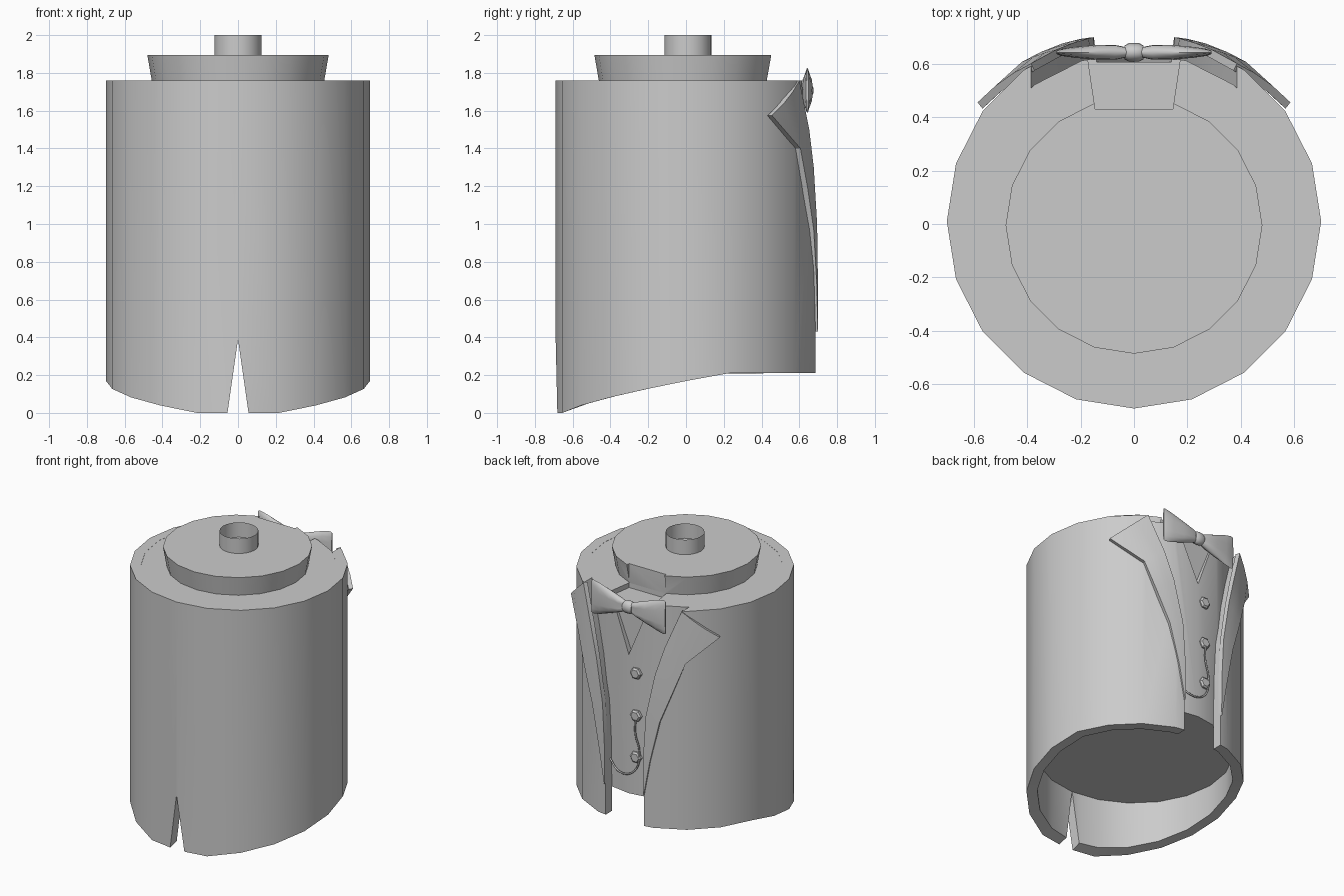
import bpy, bmesh
from math import sin, cos, pi, sqrt, radians

if "Cube" in bpy.data.objects:
    bpy.data.objects.remove(bpy.data.objects["Cube"])

CY = 0.01      # depth of the main axis
TOP = 1.76     # shoulder height
SIDES = 20

grey = bpy.data.materials.new("plain_grey")
grey.use_nodes = True
grey.diffuse_color = (0.6, 0.6, 0.6, 1)
grey.node_tree.nodes["Principled BSDF"].inputs["Base Color"].default_value = (0.6, 0.6, 0.6, 1)


def make(name, verts, faces):
    mesh = bpy.data.meshes.new(name)
    mesh.from_pydata(verts, [], faces)
    bm = bmesh.new()
    bm.from_mesh(mesh)
    bmesh.ops.recalc_face_normals(bm, faces=bm.faces)
    bm.to_mesh(mesh)
    bm.free()
    mesh.materials.append(grey)
    ob = bpy.data.objects.new(name, mesh)
    bpy.context.collection.objects.link(ob)
    return ob


def select(ob):
    bpy.ops.object.select_all(action="DESELECT")
    ob.select_set(True)
    bpy.context.view_layer.objects.active = ob


def smooth(ob, angle=30):
    select(ob)
    bpy.ops.object.shade_smooth_by_angle(angle=radians(angle))


def loft(name, rings, caps=True, closed=False):
    """Bridge equal rings of points; optionally cap the ends or join them up."""
    n = len(rings[0])
    verts = [p for ring in rings for p in ring]
    faces = []
    for r in range(len(rings) if closed else len(rings) - 1):
        a, b = r * n, (r + 1) % len(rings) * n
        faces += [(a + i, a + (i + 1) % n, b + (i + 1) % n, b + i) for i in range(n)]
    if caps and not closed:
        faces += [tuple(range(n)), tuple(range(len(verts) - n, len(verts)))]
    return make(name, verts, faces)


def circle(radius, z, cy=CY, n=SIDES):
    """Ring at height z, where z may depend on the depth y."""
    pts = []
    for i in range(n):
        a = 2 * pi * i / n
        x, y = radius * sin(a), radius * cos(a)
        pts.append((x, cy + y, z(y) if callable(z) else z))
    return pts


def cut(ob, cutter):
    mod = ob.modifiers.new("cut", "BOOLEAN")
    mod.object = cutter
    mod.solver = "EXACT"
    select(ob)
    bpy.ops.object.modifier_apply(modifier=mod.name)


def prism_y(name, outline, y0, y1):
    ob = loft(name, [[(x, y, z) for x, z in outline] for y in (y0, y1)])
    ob.hide_render = True
    return ob


def drop(*cutters):
    for c in cutters:
        bpy.data.objects.remove(c)


# Jacket: tube with a hem that falls towards the tail
def hem(y):
    if y > 0.2:
        return 0.21
    t = max(0, min(1, (y + 0.66) / 0.87))
    return 0.21 * t ** 0.75


jacket = loft("jacket", [circle(0.70, hem), circle(0.70, TOP),
                         circle(0.63, TOP), circle(0.63, hem)], closed=True)

# Front opening edge and lapel outer edge as (x, z)
inner = [(0.385, 1.76), (0.29, 1.5), (0.23, 1.3), (0.17, 1.0), (0.152, 0.7), (0.15, 0.45)]
outer = [(0.585, 1.575), (0.42, 1.4), (0.35, 1.2), (0.265, 0.97), (0.2, 0.68), (0.155, 0.43)]
edge = [(0.42, 1.85)] + inner + [(0.15, 0.1)]
opening = prism_y("opening_cutter", edge + [(-x, z) for x, z in reversed(edge)], 0.3, 0.9)
slit = prism_y("slit_cutter", [(-0.07, -0.1), (0.07, -0.1), (0, 0.39)], -0.9, -0.4)
cut(jacket, opening)
cut(jacket, slit)
drop(opening, slit)
smooth(jacket)

# Inner body and the raised lid
body = loft("waistcoat_body", [circle(0.632, 0.385), circle(0.632, TOP - 0.001)])
lid = loft("lid", [circle(0.455, 1.75, -0.005), circle(0.48, 1.895, -0.005)])
trench = loft("collar_cutter", [[(-0.145, 0.43, z), (0.145, 0.43, z), (0.2, 0.8, z), (-0.2, 0.8, z)]
                                for z in (1.725, 2.1)])
neck = prism_y("neckline_cutter", [(-0.17, 1.8), (0.17, 1.8), (0, 1.37)], 0.605, 0.9)
cut(body, trench)
cut(body, neck)
cut(lid, trench)
drop(trench, neck)
smooth(body)
smooth(lid)

# Open stem on the lid
smooth(loft("stem", [circle(0.125, 1.89), circle(0.125, 2.0)], caps=False))

# Lapels: strips following the jacket front
COLS = 4
for side, label in ((1, "left"), (-1, "right")):
    verts, faces = [], []
    for row, ((xi, zi), (xo, zo)) in enumerate(zip(inner, outer)):
        for c in range(COLS):
            t = c / (COLS - 1)
            x = xi + (xo - xi) * t
            z = zi + (zo - zi) * t
            flare = 0.03 * t * (1 - row / 5)
            verts.append((side * x, CY + sqrt((0.705 + flare) ** 2 - x * x), z))
    for r in range(len(inner) - 1):
        for c in range(COLS - 1):
            k = r * COLS + c
            faces.append((k, k + 1, k + COLS + 1, k + COLS))
    lapel = make(label + "_lapel", verts, faces)
    if lapel.data.polygons[0].normal.y < 0:
        lapel.data.flip_normals()
    mod = lapel.modifiers.new("thickness", "SOLIDIFY")
    mod.thickness = 0.03
    mod.offset = -1
    select(lapel)
    bpy.ops.object.modifier_apply(modifier=mod.name)
    smooth(lapel)

# Bow tie: two pleated wings and a knot
BY, BZ, N = 0.642, 1.707, 16
wing = [(0.02, 0.035, 0.018), (0.07, 0.055, 0.03), (0.14, 0.08, 0.03),
        (0.22, 0.108, 0.022), (0.275, 0.12, 0.013), (0.29, 0.115, 0.006)]
for side, label in ((1, "left"), (-1, "right")):
    rings = []
    for x, h, d in wing:
        ring = []
        for i in range(N):
            a = 2 * pi * i / N
            pleat = 1 - 0.25 * cos(4 * a) * (1 - x / 0.3)
            ring.append((side * x, BY + d * cos(a) * pleat, BZ + h * sin(a)))
        rings.append(ring)
    smooth(loft(label + "_bow_wing", rings), 50)
knot = [[(x, BY + r * cos(2 * pi * i / N), BZ + 1.3 * r * sin(2 * pi * i / N)) for i in range(N)]
        for x, r in ((-0.035, 0.026), (-0.02, 0.034), (0.02, 0.034), (0.035, 0.026))]
smooth(loft("bow_knot", knot), 50)

# Three hexagonal buttons
for k, z in enumerate((1.25, 0.95, 0.655)):
    rings = [[(-0.055 + r * cos(i * pi / 3), y, z + r * sin(i * pi / 3)) for i in range(6)]
             for y, r in ((0.61, 0.042), (0.645, 0.042), (0.655, 0.03))]
    loft("button_%d" % (k + 1), rings)

# Watch chain hanging from the middle button into the left front
curve = bpy.data.curves.new("watch_chain", "CURVE")
curve.dimensions = "3D"
curve.bevel_depth = 0.006
curve.bevel_resolution = 1
curve.resolution_u = 6
path = [(-0.06, 0.95), (-0.055, 0.83), (-0.085, 0.7), (-0.05, 0.56), (0.06, 0.52), (0.17, 0.6)]
spline = curve.splines.new("BEZIER")
spline.bezier_points.add(len(path) - 1)
for p, (x, z) in zip(spline.bezier_points, path):
    p.co = (x, CY + sqrt(0.64 ** 2 - x * x), z)
    p.handle_left_type = p.handle_right_type = "AUTO"
curve.materials.append(grey)
bpy.context.collection.objects.link(bpy.data.objects.new("watch_chain", curve))
